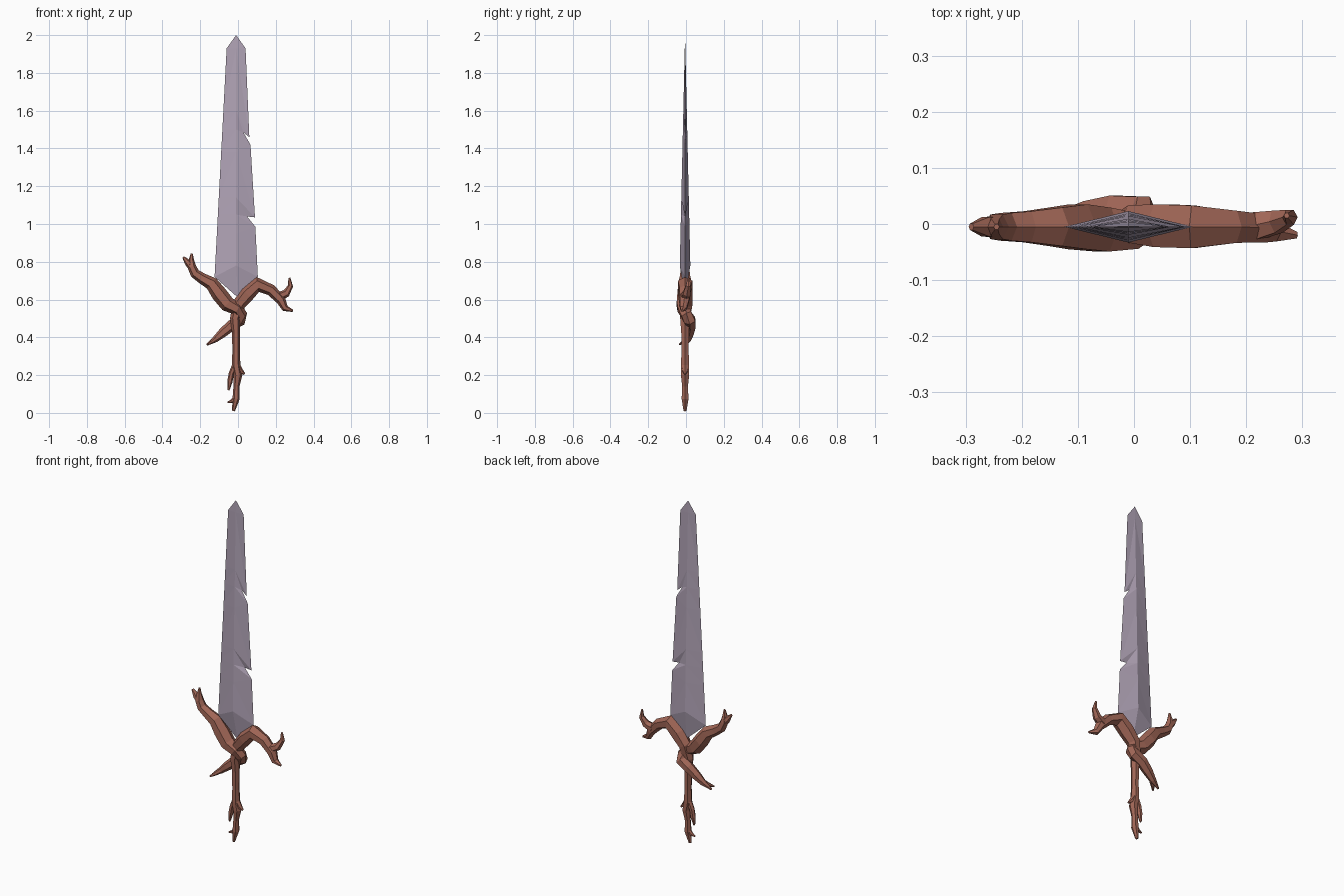
import bpy, bmesh, math
from mathutils import Vector

YC = -0.005  # blade mid-plane


def material(name, rgb):
    m = bpy.data.materials.new(name)
    m.diffuse_color = (*rgb, 1)
    return m


WOOD = material("wood", (0.36, 0.135, 0.095))
STEEL = material("steel", (0.44, 0.37, 0.47))


def finish(bm, name, mat):
    bmesh.ops.recalc_face_normals(bm, faces=bm.faces)
    me = bpy.data.meshes.new(name)
    bm.to_mesh(me)
    bm.free()
    me.materials.append(mat)
    ob = bpy.data.objects.new(name, me)
    bpy.context.collection.objects.link(ob)
    return ob


def branch(name, pts, sides=6, depth=1.1):
    """Faceted tapering limb through (x, y, z, radius) stations."""
    bm = bmesh.new()
    P = [Vector(p[:3]) for p in pts]
    rings = []
    for i, p in enumerate(P):
        t = (P[min(i + 1, len(P) - 1)] - P[max(i - 1, 0)]).normalized()
        n = Vector((0, 1, 0))
        n = (n - t * n.dot(t)).normalized()
        b = t.cross(n)
        r = pts[i][3]
        rings.append([bm.verts.new(p + b * r * math.cos(a) + n * r * depth * math.sin(a))
                      for a in (2 * math.pi * k / sides for k in range(sides))])
    for A, B in zip(rings, rings[1:]):
        for k in range(sides):
            j = (k + 1) % sides
            bm.faces.new((A[k], A[j], B[j], B[k]))
    bm.faces.new(rings[0])
    bm.faces.new(rings[-1])
    return finish(bm, name, WOOD)


# Blade: central ridge height paired with the (notched) right edge point
rows = [(1.93, 0.04, 1.93),
        (1.60, 0.06, 1.46), (1.50, 0.028, 1.485), (1.38, 0.066, 1.42),
        (1.14, 0.09, 1.035), (1.05, 0.048, 1.04), (0.95, 0.092, 0.985),
        (0.78, 0.105, 0.72)]
bm = bmesh.new()
tip = bm.verts.new((-0.01, YC, 2.0))
base = bm.verts.new((0, YC, 0.61))
right = [bm.verts.new((x, YC, z)) for _, x, z in rows]
left = []
for c, _, _ in rows:
    z = 0.72 if c < 0.8 else c
    left.append(bm.verts.new((-0.06 - 0.064 * (1.93 - z) / 1.21, YC, z)))
for s in (-1, 1):
    ridge = [bm.verts.new((-0.01, YC + s * 0.028 * (2 - c) / 1.22, c)) for c, _, _ in rows]
    for edge in (left, right):
        bm.faces.new((tip, edge[0], ridge[0]))
        for i in range(len(rows) - 1):
            bm.faces.new((ridge[i], edge[i], edge[i + 1]))
            bm.faces.new((ridge[i], edge[i + 1], ridge[i + 1]))
        bm.faces.new((ridge[-1], edge[-1], base))
finish(bm, "blade", STEEL)

# Left guard limb, wrapping round the grip and trailing off behind it
branch("left_guard_limb", [
    (-0.245, -0.005, 0.845, 0.005), (-0.247, -0.005, 0.81, 0.014),
    (-0.245, -0.005, 0.775, 0.023), (-0.228, -0.005, 0.738, 0.026),
    (-0.19, -0.005, 0.712, 0.029), (-0.14, -0.005, 0.685, 0.036),
    (-0.10, -0.005, 0.63, 0.042), (-0.055, -0.01, 0.575, 0.041),
    (-0.005, -0.012, 0.55, 0.034), (0.02, 0.002, 0.52, 0.029),
    (0.012, 0.02, 0.49, 0.031), (-0.035, 0.023, 0.463, 0.029),
    (-0.08, 0.017, 0.425, 0.025), (-0.12, 0.01, 0.39, 0.017),
    (-0.165, 0.0, 0.36, 0.005)])
branch("left_guard_twig", [
    (-0.24, -0.005, 0.765, 0.02), (-0.265, -0.005, 0.795, 0.018),
    (-0.29, -0.005, 0.825, 0.006)])
branch("trailing_twig", [
    (-0.115, 0.008, 0.393, 0.015), (-0.138, -0.012, 0.376, 0.011),
    (-0.158, -0.035, 0.362, 0.004)])

# Right guard limb, running down into the grip and root tip
branch("right_guard_and_grip", [
    (0.29, -0.02, 0.54, 0.006), (0.25, -0.014, 0.553, 0.018),
    (0.228, -0.008, 0.597, 0.026), (0.175, -0.005, 0.65, 0.030),
    (0.105, -0.005, 0.68, 0.040), (0.05, -0.003, 0.63, 0.040),
    (0.005, 0.0, 0.575, 0.035), (-0.015, -0.005, 0.5, 0.027),
    (-0.01, -0.005, 0.42, 0.021), (-0.01, -0.005, 0.32, 0.020),
    (-0.01, -0.005, 0.25, 0.023), (0.0, -0.005, 0.2, 0.023),
    (-0.008, -0.005, 0.14, 0.016), (-0.01, -0.005, 0.075, 0.019),
    (-0.024, -0.005, 0.01, 0.008)])
branch("right_guard_twig", [
    (0.215, -0.004, 0.615, 0.026), (0.255, 0.004, 0.633, 0.021),
    (0.278, 0.012, 0.672, 0.014), (0.272, 0.015, 0.715, 0.005)])

# Small roots at the pommel
branch("root_left", [
    (-0.012, -0.005, 0.26, 0.016), (-0.035, -0.005, 0.21, 0.014),
    (-0.043, -0.005, 0.165, 0.014), (-0.05, -0.005, 0.12, 0.005)])
branch("root_right", [
    (-0.005, -0.005, 0.25, 0.018), (0.014, -0.005, 0.222, 0.014),
    (0.035, -0.005, 0.205, 0.005)])
branch("root_lower_left", [
    (-0.008, -0.005, 0.085, 0.014), (-0.032, -0.005, 0.062, 0.010),
    (-0.055, -0.005, 0.055, 0.004)])
